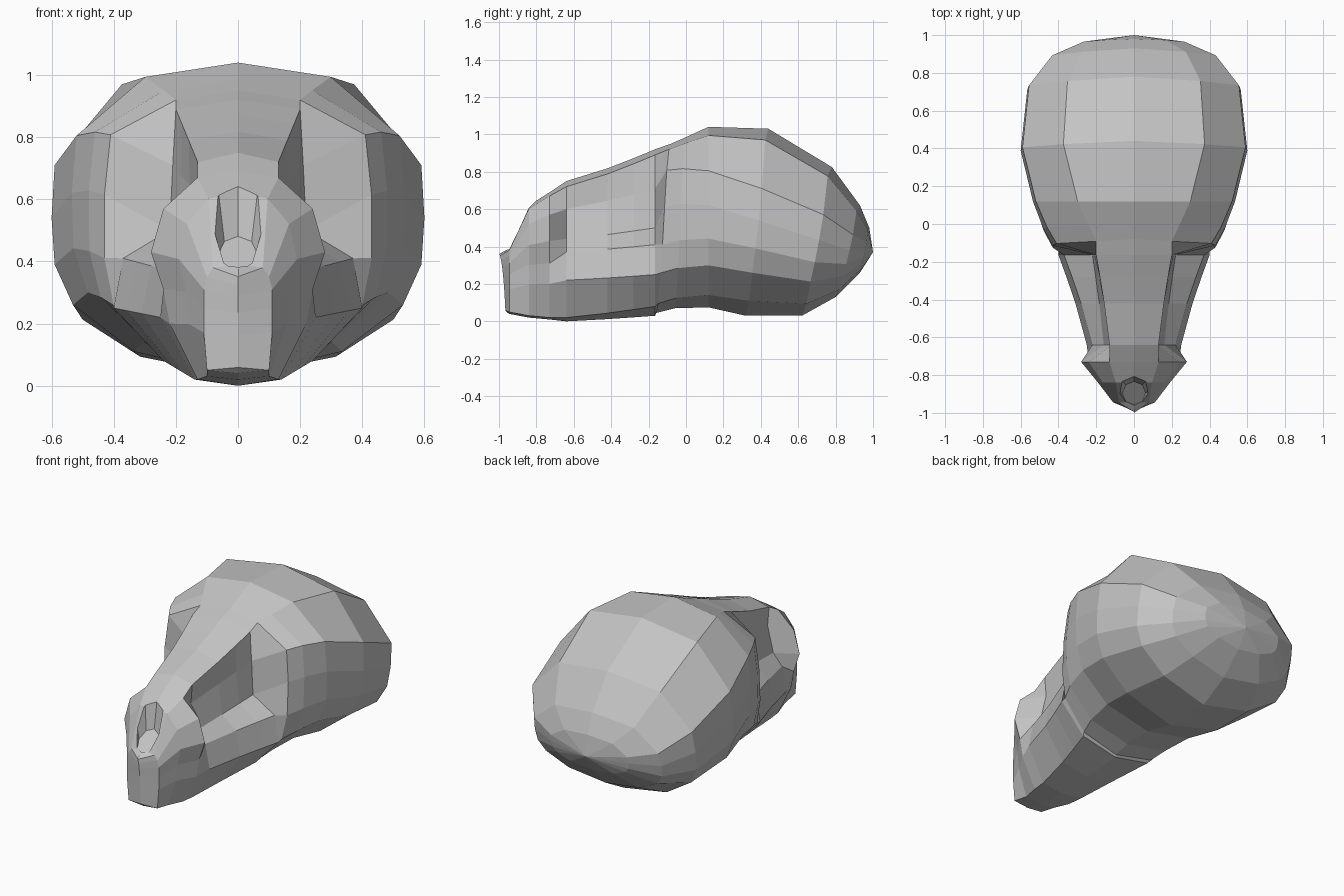
import bpy
import bmesh
from mathutils import Matrix

default_cube = bpy.data.objects.get("Cube")
if default_cube:
    bpy.data.objects.remove(default_cube, do_unlink=True)

# One bone colour
bone = bpy.data.materials.new("bone_grey")
bone.use_nodes = True
colour = (0.55, 0.55, 0.55, 1)
bone.diffuse_color = colour
bone.node_tree.nodes["Principled BSDF"].inputs["Base Color"].default_value = colour

# Half profiles (x, z in hundredths), from the top ridge round to the underside
dome = [(0, 103), (38, 97), (60, 71), (61, 54), (60, 39), (54, 26), (34, 11), (0, 3)]
rim = [(0, 93), (20, 90), (41, 79), (43, 60), (43, 40), (40, 25), (25, 9), (0, 4)]
socket_back = [(0, 92), (20, 89), (21, 71), (22, 50), (37, 41), (40, 25), (24, 8), (0, 3)]
socket_front = [(0, 75), (13, 72), (12, 60), (16, 44), (22, 37), (25, 22), (14, 2), (0, 0)]
muzzle = [(0, 69), (13, 67), (24, 57), (28, 43), (24, 31), (22, 20), (13, 2), (0, 1)]
nose_tip = [(0, 39), (8, 38), (10, 35), (11, 31), (11, 25), (11, 17), (10, 5), (0, 4)]


def blend(first, second, amount):
    """Mix two profiles and convert them to model units."""
    return [((a + (c - a) * amount) / 100, (b + (d - b) * amount) / 100)
            for (a, b), (c, d) in zip(first, second)]


def fit(profile, width, low, high):
    """Scale a profile to a half width and a height range."""
    wide = max(x for x, z in profile)
    base = min(z for x, z in profile)
    tall = max(z for x, z in profile) - base
    return [(x / wide * width, low + (z - base) / tall * (high - low)) for x, z in profile]


def ring(y, profile, lean=0):
    """Place a profile at depth y; lean pushes its underside backwards."""
    count = len(profile) - 1
    return [(x, y + lean * i / count, z) for i, (x, z) in enumerate(profile)]


rings = []

# Snout: tip ridge, nose, muzzle bulge, then the recessed eye sockets
rings.append(ring(-1, fit(blend(nose_tip, nose_tip, 0), 0, 0.05, 0.36), lean=0.04))
rings.append(ring(-0.945, blend(nose_tip, nose_tip, 0)))
rings.append(ring(-0.84, fit(blend(muzzle, nose_tip, 0.3), 0.19, 0.02, 0.62)))
rings.append(ring(-0.73, blend(muzzle, muzzle, 0)))
for depth, amount in ((-0.64, 0), (-0.42, 0.4), (-0.28, 0.72), (-0.165, 1)):
    rings.append(ring(depth, blend(socket_front, socket_back, amount)))

# Cranium: depth, lean, half width, underside, crown, blend from socket rim to dome
cranium = [
    (-0.08, -0.08, 0.43, 0.045, 0.95, 0),
    (0, -0.06, 0.48, 0.07, 0.985, 0.15),
    (0.12, 0, 0.535, 0.075, 1.04, 0.5),
    (0.44, -0.12, 0.6, 0.03, 1.03, 1),
    (0.78, -0.16, 0.565, 0.03, 0.825, 1),
    (0.93, -0.13, 0.44, 0.13, 0.62, 1),
    (0.98, -0.05, 0.27, 0.26, 0.5, 1),
    (1, 0, 0, 0.37, 0.37, 1),
]
for depth, lean, width, low, high, amount in cranium:
    rings.append(ring(depth, fit(blend(rim, dome, amount), width, low, high), lean))

# Loft half of the skull
bm = bmesh.new()
loops = [[bm.verts.new(point) for point in points] for points in rings]
for near, far in zip(loops, loops[1:]):
    for i in range(len(near) - 1):
        bm.faces.new((near[i], far[i], far[i + 1], near[i + 1]))
bmesh.ops.remove_doubles(bm, verts=bm.verts, dist=0.0005)

# Mirror the other half and weld along the middle
other = bmesh.ops.duplicate(bm, geom=bm.verts[:] + bm.edges[:] + bm.faces[:])["geom"]
other_verts = [item for item in other if isinstance(item, bmesh.types.BMVert)]
bmesh.ops.scale(bm, vec=(-1, 1, 1), verts=other_verts)
bmesh.ops.remove_doubles(bm, verts=bm.verts, dist=0.0005)
bmesh.ops.recalc_face_normals(bm, faces=bm.faces)


def make_object(name, mesh_data):
    mesh = bpy.data.meshes.new(name)
    mesh_data.to_mesh(mesh)
    mesh_data.free()
    mesh.materials.append(bone)
    obj = bpy.data.objects.new(name, mesh)
    bpy.context.collection.objects.link(obj)
    return obj


skull = make_object("skull", bm)

# Eight-sided cutter for the nose opening, sheared so that its floor follows the slope
bm = bmesh.new()
bmesh.ops.create_cone(bm, cap_ends=True, segments=8, radius1=0.062, radius2=0.1, depth=0.2)
shear = Matrix.Identity(4)
shear[2][1] = 0.9
bmesh.ops.transform(bm, matrix=Matrix.Translation((0, -0.895, 0.525)) @ shear, verts=bm.verts)
bmesh.ops.recalc_face_normals(bm, faces=bm.faces)
cutter = make_object("nose_cutter", bm)
cutter.hide_render = True
cutter.hide_viewport = True
cutter.display_type = "WIRE"

opening = skull.modifiers.new("nose_opening", "BOOLEAN")
opening.operation = "DIFFERENCE"
opening.solver = "EXACT"
opening.object = cutter
